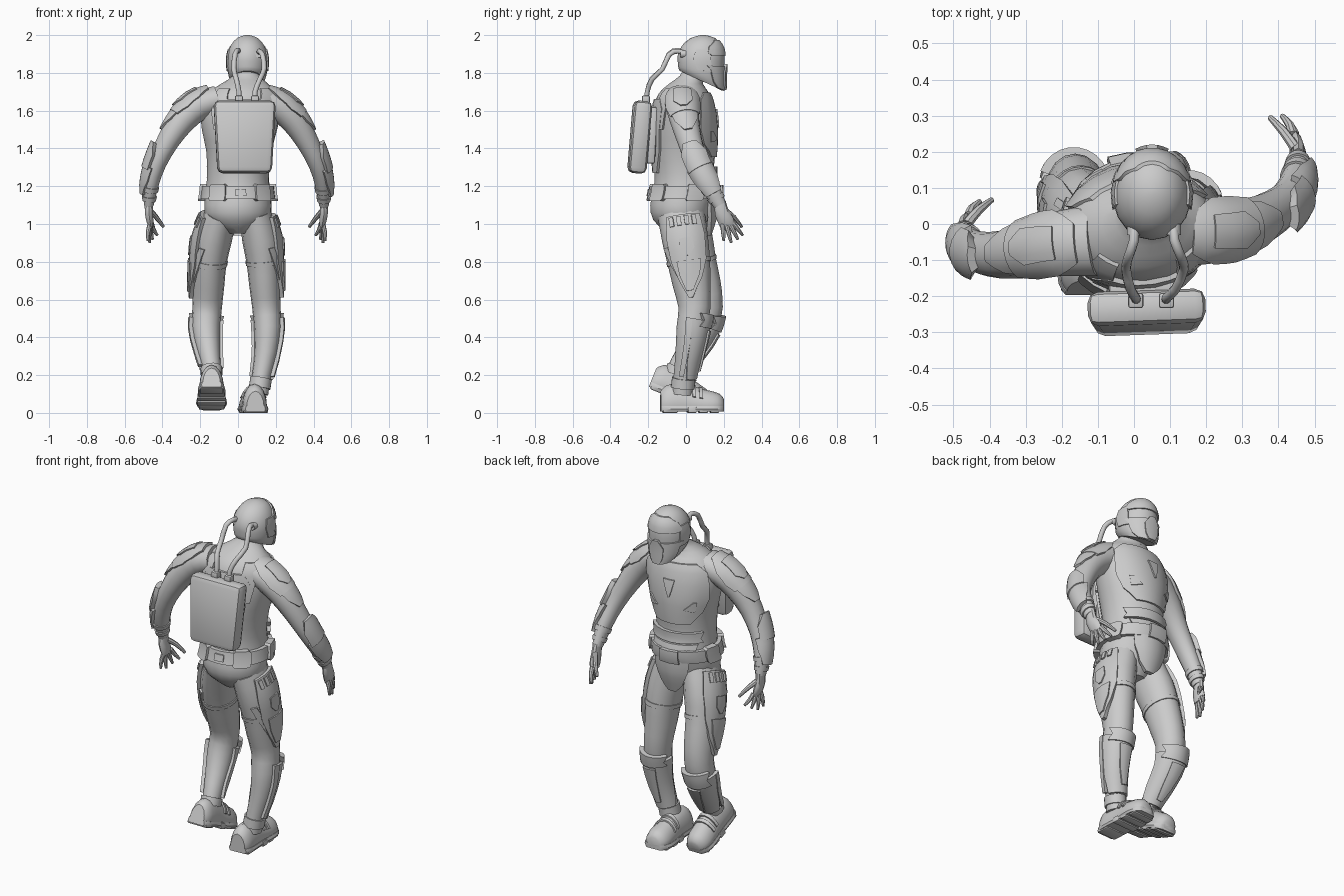
import bpy, bmesh
from math import sin, cos, radians, floor
from mathutils import Vector, Matrix

if "Cube" in bpy.data.objects:
    bpy.data.objects.remove(bpy.data.objects["Cube"], do_unlink=True)


def finish(name, bm, matrix=None):
    bmesh.ops.remove_doubles(bm, verts=bm.verts, dist=0.0004)
    bmesh.ops.recalc_face_normals(bm, faces=bm.faces)
    if matrix:
        bm.transform(matrix)
    me = bpy.data.meshes.new(name)
    bm.to_mesh(me)
    bm.free()
    ob = bpy.data.objects.new(name, me)
    bpy.context.collection.objects.link(ob)
    bpy.ops.object.select_all(action='DESELECT')
    ob.select_set(True)
    bpy.context.view_layer.objects.active = ob
    bpy.ops.object.shade_smooth_by_angle(angle=radians(38))


class Body:
    """Swept form: stations are x, y, z, side radius, front radius, rim tilt."""
    def __init__(self, stations, hint=(0, 1, 0), flat=False):
        self.st = [tuple(s) + (0,) * (6 - len(s)) for s in stations]
        self.hint, self.flat, self.last = Vector(hint).normalized(), flat, len(stations) - 1

    def at(self, t):
        t = min(max(t, 0), self.last)
        i = min(floor(t), self.last - 1)
        f = t - i
        p = [self.st[min(max(i + k, 0), self.last)] for k in (-1, 0, 1, 2)]
        return [b + f * (c - a + f * (2 * a - 5 * b + 4 * c - d + f * (3 * (b - c) + d - a))) / 2
                if 0 < f < 1 else (b if f == 0 else c) for a, b, c, d in zip(*p)]

    def point(self, t, a, grow=0):
        x, y, z, rx, ry, tilt = self.at(t)
        if self.flat:
            tan = Vector((0, 0, -1))
        else:
            tan = (Vector(self.at(t + .3)[:3]) - Vector(self.at(t - .3)[:3])).normalized()
        front = (self.hint - tan * self.hint.dot(tan)).normalized()
        side = tan.cross(front)
        a = radians(a)
        p = Vector((x, y, z)) + side * sin(a) * (rx + grow) + front * cos(a) * (ry + grow)
        return p + Vector((0, 0, tilt * cos(a) * ry))


def tube(name, body, sides=14, steps=2, lo=None, hi=None, matrix=None):
    bm = bmesh.new()
    rings = []
    for k in range(body.last * steps + 1):
        ring = [body.point(k / steps, 360 * j / sides) for j in range(sides)]
        for p in ring:
            p.z = p.z if lo is None else max(lo, p.z)
            p.z = p.z if hi is None else min(hi, p.z)
        rings.append([bm.verts.new(p) for p in ring])
    for r, q in zip(rings, rings[1:]):
        for j in range(sides):
            bm.faces.new((r[j], r[j - 1], q[j - 1], q[j]))
    bm.faces.new(rings[0])
    bm.faces.new(rings[-1])
    finish(name, bm, matrix)


def plate(name, body, rows, grow=.015, thick=.022, s=1, steps=2, matrix=None):
    """Curved armour over a body; rows are station, first angle, last angle."""
    bm = bmesh.new()
    closed = rows[0][2] - rows[0][1] >= 360
    n = max(2, int(max(r[2] - r[1] for r in rows) / 15))
    fine = [[p + (q - p) * k / steps for p, q in zip(r, w)]
            for r, w in zip(rows, rows[1:]) for k in range(steps)] + [rows[-1]]
    grids = [[[bm.verts.new(body.point(t, s * (a + (b - a) * j / n), g)) for j in range(n + 1)]
              for t, a, b in fine] for g in (grow, grow - thick)]
    for g in grids:
        for r, q in zip(g, g[1:]):
            for j in range(n):
                bm.faces.new((r[j], r[j + 1], q[j + 1], q[j]))
    outer, inner = grids
    edges = [[g[0] for g in (outer, inner)], [g[-1] for g in (outer, inner)]]
    if not closed:
        edges += [[[r[c] for r in g] for g in (outer, inner)] for c in (0, -1)]
    for o, i in edges:
        for j in range(len(o) - 1):
            bm.faces.new((o[j], o[j + 1], i[j + 1], i[j]))
    finish(name, bm, matrix)


def box(name, loc, size, rot=(0, 0, 0), bevel=.008, taper=1, matrix=None):
    bm = bmesh.new()
    bmesh.ops.create_cube(bm, size=1)
    for v in bm.verts:
        if v.co.z < 0:
            v.co.x *= taper
        v.co = Vector([c * d for c, d in zip(v.co, size)])
    bmesh.ops.bevel(bm, geom=bm.edges[:], offset=bevel, segments=2, affect='EDGES', profile=.5)
    m = Matrix.Translation(loc)
    for ang, axis in zip(rot, 'XYZ'):
        m = m @ Matrix.Rotation(radians(ang), 4, axis)
    finish(name, bm, (matrix or Matrix()) @ m)


# Torso, chest armour and belt
torso = Body([(.045, .06, 1.84, .062, .062), (.045, .035, 1.785, .072, .068), (.035, .0, 1.742, .125, .09),
              (.025, -.01, 1.69, .188, .135), (.015, -.01, 1.61, .212, .16), (.008, -.01, 1.5, .2, .172),
              (.005, -.01, 1.39, .174, .168), (0, -.01, 1.27, .164, .156), (0, -.005, 1.18, .17, .168),
              (0, -.025, 1.1, .178, .165), (0, -.028, 1.02, .162, .145), (0, -.02, .95, .06, .08)],
             hint=(-.08, 1, 0), flat=True)
tube("torso", torso, 20)
plate("chest_plate", torso, [(2.9, -48, 48), (3.5, -62, 62), (5, -66, 66), (5.7, -58, 58), (6.3, -36, 36)], .009)
plate("chest_emblem_inset", torso, [(4, -9, 9), (4.5, -5, 5), (4.9, -1, 1)], .015, .02)
for s in (1, -1):
    plate("chest_notch", torso, [(5.1, 38, 44), (5.5, 24, 44), (5.6, 38, 44)], .015, .02, s)
    plate("back_strap", torso, [(2.5, 125, 150), (3.5, 130, 155), (5, 135, 160)], .01, .02, s)
plate("abdomen_band", torso, [(6.7, -60, 60), (7, -54, 54), (7.25, -60, 60)], .02, .03)
plate("abdomen_lower_band", torso, [(7.35, -50, 50), (7.7, -46, 46)], .015, .025)
plate("back_plate", torso, [(3.4, 150, 210), (4, 140, 220), (6, 142, 218), (7, 155, 205)], .012, .025)
plate("belt", torso, [(7.75, 0, 360), (8.6, 0, 360)], .022, .03)
plate("belt_buckle", torso, [(7.7, -16, 16), (8.65, -16, 16)], .038, .03)
plate("belt_back_clip", torso, [(7.95, 172, 188), (8.4, 172, 188)], .03, .02)
for s in (1, -1):
    for a in (62, 128):
        plate("belt_pouch", torso, [(7.62, a + 3, a + 25), (7.75, a, a + 28), (8.6, a, a + 28),
                                    (8.72, a + 3, a + 25)], .035, .04, s)
flap = Body([(0, 0, 1.14, .17, .178), (0, 0, 1.05, .16, .17), (0, 0, .94, .12, .135)], flat=True)
plate("groin_flap", flap, [(0, -42, 42), (.8, -40, 40), (1.5, -30, 30), (2, -12, 12)], 0, .025)

# Helmet with a recessed visor between brow and jaw guard
helmet = Body([(.05, .09, 2.0, .012, .012), (.05, .09, 1.985, .055, .064), (.05, .085, 1.945, .09, .106),
               (.05, .08, 1.89, .107, .124), (.05, .08, 1.835, .108, .122, -.06),
               (.05, .08, 1.785, .1, .12, -.34), (.05, .082, 1.758, .084, .116, -.46)], flat=True)
tube("helmet", helmet, 18)
plate("helmet_brow", helmet, [(1.3, -40, 40), (2.1, -70, 70), (2.7, -74, 74), (2.95, -64, 64)], .008, .014)
plate("helmet_jaw_guard", helmet, [(3.9, -76, 76), (4.25, -66, 66), (5.2, -58, 58), (5.95, -44, 44)], .009, .016)
plate("helmet_mouth_vent", helmet, [(3.7, -7, 7), (4.3, -22, 22), (5, -20, 20), (5.8, -12, 12)], .017, .02)
for s in (1, -1):
    plate("helmet_temple", helmet, [(2.4, 70, 104), (3.3, 66, 108), (4.4, 64, 100)], .006, .012, s)

# Backpack and air hoses
box("backpack", (.035, -.245, 1.46), (.33, .095, .385), (-5, 0, 2), .03, .87)
box("backpack_bracket", (.03, -.185, 1.47), (.2, .05, .3), (-3, 0, 2), .012)
hoses = {"left": [(.11, .0, 1.9), (.112, -.045, 1.915), (.13, -.09, 1.895), (.138, -.125, 1.82),
                  (.115, -.18, 1.765), (.09, -.205, 1.7), (.09, -.212, 1.63)],
         "right": [(.0, .0, 1.905), (.0, -.045, 1.92), (-.015, -.09, 1.9), (-.022, -.125, 1.82),
                   (-.01, -.18, 1.77), (.005, -.205, 1.7), (.005, -.212, 1.63)]}
for side, pts in hoses.items():
    tube(side + "_hose", Body([p + (.0135, .0135) for p in pts], (1, 0, 0)), 10)
    tube(side + "_hose_socket", Body([(*pts[0], .02, .02), (pts[0][0], -.03, pts[0][2], .02, .02)], (1, 0, 0)), 10)
    x, y, z = pts[-1]
    box(side + "_hose_fitting", (x, y, z + .03), (.042, .042, .04), bevel=.007)

# Arms
arms = {"left": [(.11, -.02, 1.658, .075, .1), (.21, -.02, 1.625, .08, .09), (.295, -.008, 1.55, .074, .078),
                 (.365, .02, 1.44, .061, .066), (.422, .06, 1.32, .051, .058), (.45, .12, 1.21, .043, .05),
                 (.455, .18, 1.1, .026, .034)],
        "right": [(-.11, -.045, 1.658, .075, .1), (-.21, -.055, 1.625, .08, .09), (-.295, -.072, 1.55, .074, .078),
                  (-.37, -.085, 1.44, .061, .066), (-.43, -.078, 1.32, .051, .058), (-.462, -.055, 1.21, .043, .05),
                  (-.472, -.025, 1.1, .026, .034)]}
tips = [(.005, .02, -.19), (-.005, .06, -.2), (-.02, .095, -.182), (-.045, .12, -.16)]
for side, st in arms.items():
    s = 1 if side == "left" else -1
    arm = Body(st)
    tube(side + "_arm", arm, 14)
    plate(side + "_shoulder_pad", arm, [(.4, 62, 125), (.9, 25, 152), (1.5, 14, 160), (2, 24, 148)], .013, .02, s)
    plate(side + "_shoulder_lower_pad", arm, [(1.8, 30, 145), (2.3, 40, 135), (2.75, 72, 105)], .01, .018, s)
    plate(side + "_shoulder_ridge", arm, [(.8, 65, 115), (1.5, 60, 120), (1.8, 80, 100)], .02, .02, s)
    plate(side + "_elbow_guard", arm, [(3.3, 75, 125), (3.7, 40, 150), (4.3, 35, 150)], .024, .025, s)
    plate(side + "_forearm_guard", arm, [(4.2, 15, 165), (4.8, 20, 160), (5.4, 45, 135)], .018, .02, s)
    for t in (5.1, 5.5):
        plate(side + "_wrist_band", arm, [(t, 0, 360), (t + .2, 0, 360)], .006, .012)
    # Hand with spread fingers
    wrist = Vector(st[-1][:3])
    lean = 0 if s > 0 else .2

    def reach(x, y, z):
        return wrist + Vector((s * x, y + lean * z, z))

    palm = [(0, 0, .02), (0, .01, -.04), (-.006, .032, -.085), (-.01, .04, -.112)]
    radii = [(.023, .03), (.022, .038), (.019, .042), (.012, .038)]
    tube(side + "_palm", Body([(*reach(*p), *r) for p, r in zip(palm, radii)]), 10)
    for i, tip in enumerate(tips):
        root = reach(-.008 - .002 * i, .014 + .018 * i, -.095)
        end = reach(*tip)
        mid = root.lerp(end, .5) + Vector((s * .006, 0, 0))
        tube(side + "_finger", Body([(*root, .013, .013), (*mid, .012, .012), (*end, .007, .007)]), 8)
    thumb = [(-.008, .03, -.03, .015), (-.04, .075, -.065, .013), (-.078, .115, -.115, .008)]
    tube(side + "_thumb", Body([(*reach(*p[:3]), p[3], p[3]) for p in thumb]), 8)

# Legs with thigh panels and shin guards
legs = {"left": [(.09, -.025, 1.05, .085, .125), (.12, -.005, .92, .098, .122), (.135, .015, .8, .09, .113),
                 (.142, .03, .68, .083, .1), (.15, .045, .56, .075, .085), (.157, .03, .45, .072, .08),
                 (.148, .01, .32, .06, .066), (.125, -.01, .2, .05, .055), (.11, -.02, .1, .05, .055)],
        "right": [(-.09, -.02, 1.05, .085, .125), (-.13, .02, .92, .098, .122), (-.15, .05, .8, .09, .11),
                  (-.157, .085, .68, .085, .1), (-.163, .11, .56, .078, .085), (-.17, .085, .45, .075, .08),
                  (-.157, .025, .34, .062, .066), (-.142, -.035, .25, .05, .055), (-.14, -.065, .18, .05, .05)]}
for side, st in legs.items():
    s = 1 if side == "left" else -1
    leg = Body(st)
    tube(side + "_leg", leg, 16)
    plate(side + "_thigh_panel", leg, [(.25, 50, 125), (1, 42, 135), (2, 45, 135), (2.8, 62, 122), (3.6, 92, 104)],
          .02, .028, s)
    plate(side + "_thigh_lower_panel", leg, [(2, 62, 118), (2.6, 68, 116), (3.3, 88, 106)], .028, .02, s)
    plate(side + "_thigh_panel_inset", leg, [(1.1, 76, 104), (1.5, 74, 106), (1.8, 86, 94)], .026, .02, s)
    for i in range(4):
        a = 62 + 16 * i
        plate(side + "_thigh_cartridge", leg, [(.32, a, a + 9), (.65, a, a + 9)], .028, .02, s)
    plate(side + "_thigh_strap", leg, [(1.9, 0, 360), (2.1, 0, 360)], .005, .012)
    plate(side + "_diagonal_strap", leg, [(1.3, 142, 160), (2, 126, 146), (2.8, 108, 124)], .01, .018, s)
    plate(side + "_knee_guard", leg, [(4.3, -68, 68), (4.6, -54, 54), (4.9, -66, 66)], .024, .025, s)
    plate(side + "_shin_guard", leg, [(4.6, -98, 98), (5.3, -88, 88), (6.3, -88, 88), (7.1, -76, 76)], .016, .022, s)
    plate(side + "_shin_ridge", leg, [(5, -25, 25), (6, -20, 20), (6.7, -12, 12)], .026, .025, s)
    plate(side + "_calf_rail", leg, [(4.6, 92, 112), (5.5, 88, 108), (7, 92, 112)], .02, .025, s)
    plate(side + "_boot_cuff", leg, [(7.15, 0, 360), (7.6, 0, 360)], .008, .018)

# Boots, the trailing one rolled onto its toe
shoe = [(-.135, .046, .085), (-.105, .062, .115), (-.05, .066, .125), (.02, .066, .118), (.08, .072, .098),
        (.14, .074, .084), (.18, .06, .07), (.2, .036, .045)]
poses = {"left": Matrix.Translation((.085, 0, 0)) @ Matrix.Rotation(radians(3), 4, 'Z'),
         "right": Matrix.Translation((-.14, -.075, .08)) @ Matrix.Rotation(radians(-22), 4, 'X')}
for side, m in poses.items():
    upper = Body([(0, y, .03, w, h) for y, w, h in shoe], (0, 0, 1))
    sole = Body([(0, y, .02, w + .007, .09) for y, w, h in shoe], (0, 0, 1))
    tube(side + "_boot", upper, 16, lo=.02, matrix=m)
    tube(side + "_boot_sole", sole, 16, lo=.008, hi=.036, matrix=m)
    for t in (3.2, 3.8):
        plate(side + "_boot_strap", upper, [(t, -62, 62), (t + .3, -62, 62)], .008, .014, matrix=m)
    box(side + "_boot_heel", (0, -.085, .016), (.125, .08, .032), bevel=.008, matrix=m)
    for y in (.03, .09, .15):
        box(side + "_sole_lug", (0, y, .016), (.15 if y < .15 else .135, .045, .032), bevel=.005, matrix=m)
